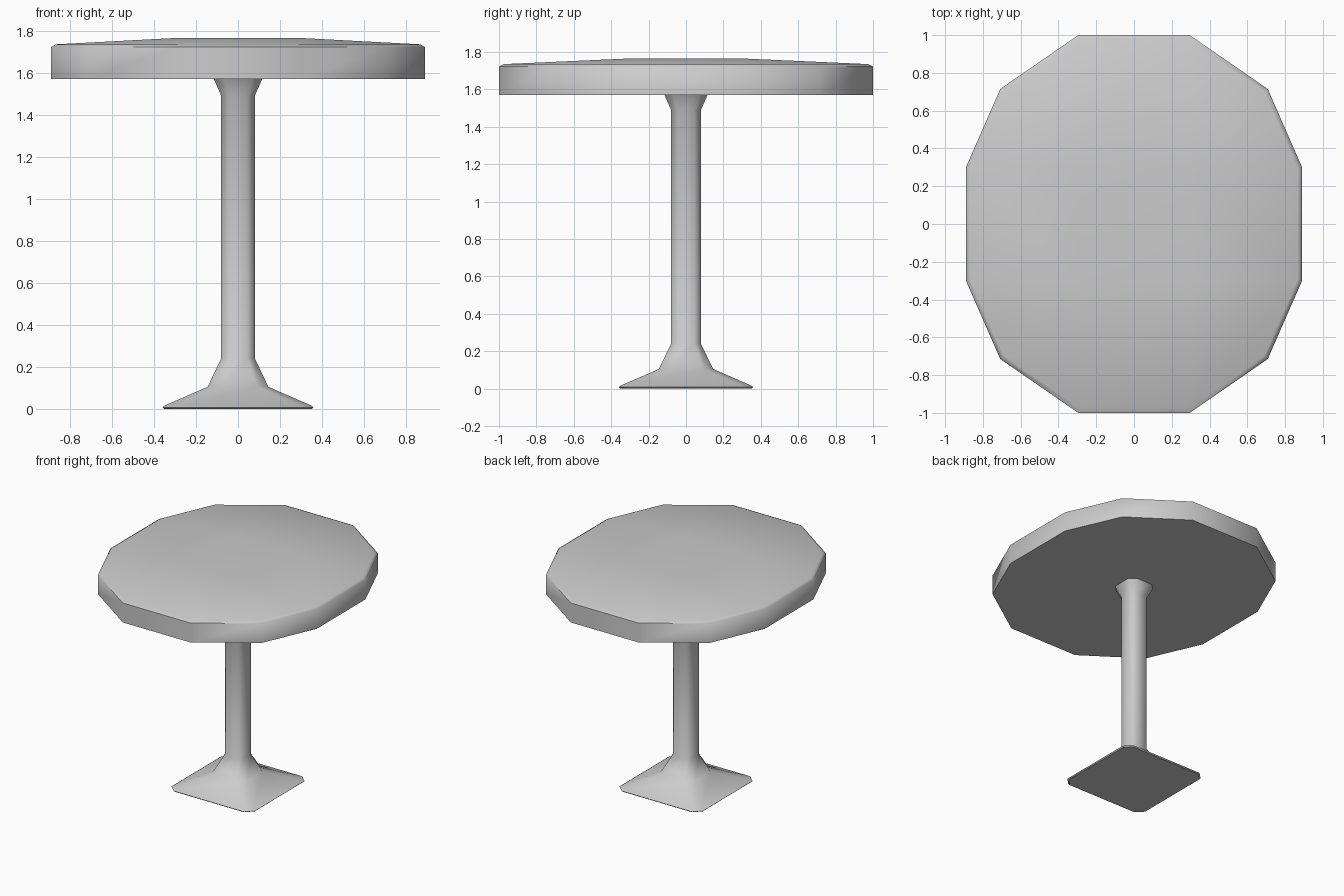
import bpy, bmesh, math

if "Cube" in bpy.data.objects:
    bpy.data.objects.remove(bpy.data.objects["Cube"])


def symmetric_ring(quadrant):
    """Mirror a first-quadrant outline (counter-clockwise) into a full ring."""
    q = list(quadrant)
    r = q[::-1]
    return (q + [(-x, y) for x, y in r]
            + [(-x, -y) for x, y in q] + [(x, -y) for x, y in r])


def loft(bm, rings):
    """Join a stack of (outline, z) rings with quads; return the vertex rings."""
    vr = [[bm.verts.new((x, y, z)) for x, y in ring] for ring, z in rings]
    for a, b in zip(vr, vr[1:]):
        n = len(a)
        for i in range(n):
            j = (i + 1) % n
            bm.faces.new((a[i], a[j], b[j], b[i]))
    return vr


def finish(bm, name, angle):
    bmesh.ops.recalc_face_normals(bm, faces=bm.faces)
    mesh = bpy.data.meshes.new(name)
    bm.to_mesh(mesh)
    bm.free()
    obj = bpy.data.objects.new(name, mesh)
    bpy.context.collection.objects.link(obj)
    bpy.ops.object.select_all(action='DESELECT')
    obj.select_set(True)
    bpy.context.view_layer.objects.active = obj
    bpy.ops.object.shade_smooth_by_angle(angle=math.radians(angle))
    return obj


# Table top: twelve-sided slab with a softened rim and a gently domed top
outline = symmetric_ring([(0.89, 0.30), (0.708, 0.715), (0.295, 1.0)])
inset = [(x * 0.974, y * 0.974) for x, y in outline]
bm = bmesh.new()
rings = loft(bm, [(outline, 1.57), (outline, 1.722), (inset, 1.735)])
bm.faces.new(rings[0][::-1])
rim = rings[-1]
centre = [bm.verts.new((x, y, 1.765))
          for x, y in ((0.3, 0.3), (-0.3, 0.3), (-0.3, -0.3), (0.3, -0.3))]
bm.faces.new(centre)
for k in range(4):
    a, b, c, d = (rim[(3 * k + i) % 12] for i in range(4))
    bm.faces.new((a, b, c, centre[k]))
    bm.faces.new((c, d, centre[(k + 1) % 4], centre[k]))
finish(bm, "table_top", 62)

# Pedestal: square foot blending into an eight-sided column that flares on top
profile = [  # half width, corner start, height
    (0.352, 0.298, 0.0),
    (0.36, 0.305, 0.008),
    (0.345, 0.292, 0.018),
    (0.145, 0.094, 0.105),
    (0.08, 0.045, 0.24),
    (0.08, 0.045, 1.49),
    (0.115, 0.068, 1.57),
]
bm = bmesh.new()
rings = loft(bm, [(symmetric_ring([(h, c), (c, h)]), z) for h, c, z in profile])
bm.faces.new(rings[0][::-1])
bm.faces.new(rings[-1])
foot = finish(bm, "pedestal", 62)

# Keep the underside of the foot crisp
for e in foot.data.edges:
    if all(foot.data.vertices[v].co.z < 0.001 for v in e.vertices):
        e.use_edge_sharp = True
